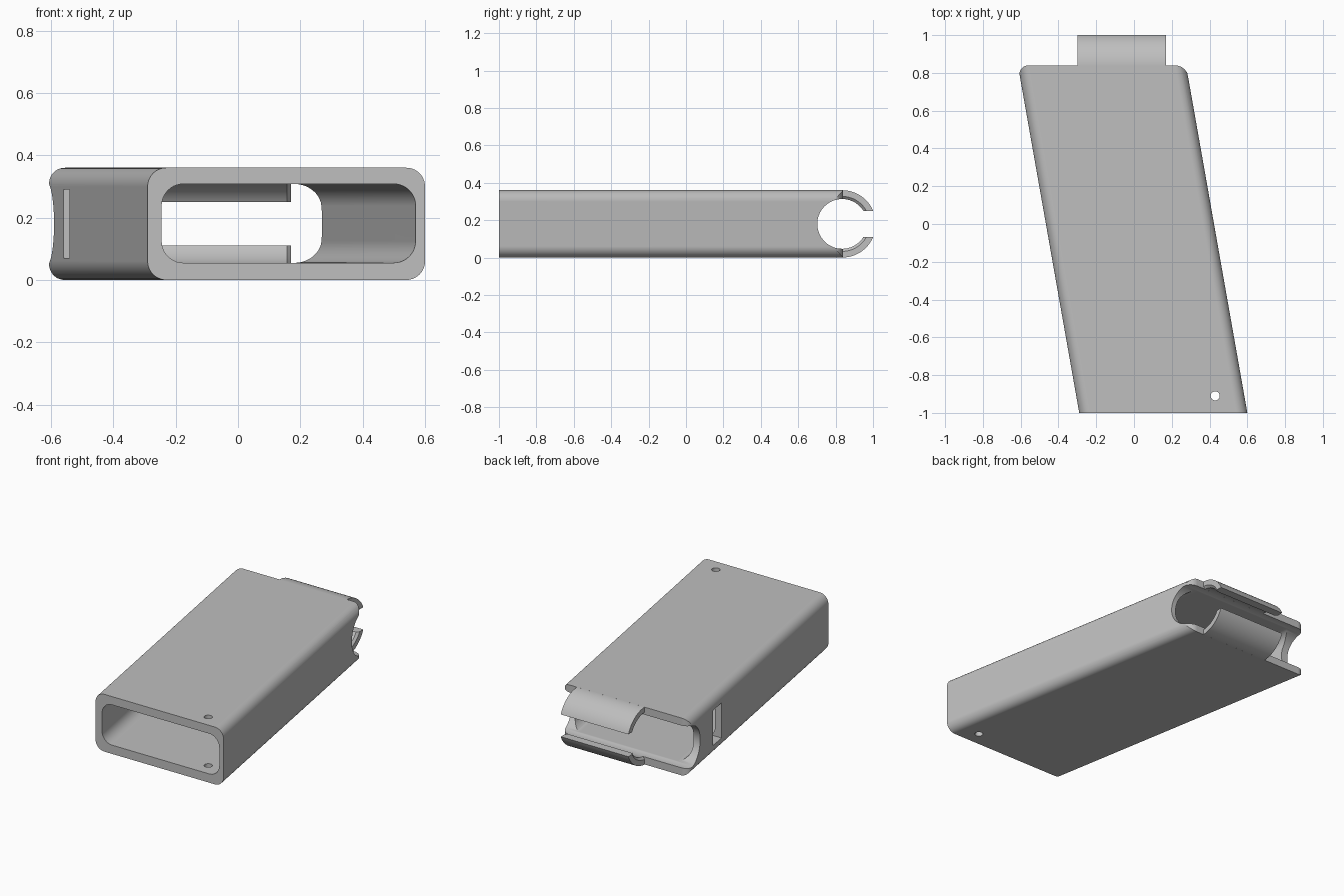
import bpy, bmesh
from math import sin, cos, pi, asin, tan, radians
from mathutils import Matrix, Vector

cube = bpy.data.objects.get("Cube")
if cube:
    bpy.data.objects.remove(cube, do_unlink=True)

SHEAR = -tan(radians(10))      # sideways lean of the tube per unit of y
BACK, HEIGHT = 0.84, 0.36
PIN_Y, PIN_Z = 0.835, 0.18     # axis of the cross bore

grey = bpy.data.materials.new("grey")
grey.use_nodes = True
colour = (0.52, 0.52, 0.52, 1)
grey.diffuse_color = colour
grey.node_tree.nodes["Principled BSDF"].inputs["Base Color"].default_value = colour


def make_object(name, bm):
    bmesh.ops.recalc_face_normals(bm, faces=bm.faces)
    mesh = bpy.data.meshes.new(name)
    bm.to_mesh(mesh)
    bm.free()
    mesh.materials.append(grey)
    obj = bpy.data.objects.new(name, mesh)
    bpy.context.collection.objects.link(obj)
    return obj


def extrude(bm, points, offset):
    face = bm.faces.new([bm.verts.new(p) for p in points])
    out = bmesh.ops.extrude_face_region(bm, geom=[face])
    moved = [v for v in out["geom"] if isinstance(v, bmesh.types.BMVert)]
    bmesh.ops.translate(bm, verts=moved, vec=offset)


def sheared_tube(name, x0, x1, z0, z1, radius, y0, y1, steps=10):
    """Rounded rectangle swept backwards along the leaning axis."""
    centres = [(x1, z1, -1, -1), (x0, z1, 1, -1), (x0, z0, 1, 1), (x1, z0, -1, 1)]
    points = []
    for quarter, (x, z, sx, sz) in enumerate(centres):
        for i in range(steps + 1):
            a = (quarter + i / steps) * pi / 2
            points.append((x + sx * radius + radius * cos(a) + SHEAR * (y0 + 1), y0,
                           z + sz * radius + radius * sin(a)))
    bm = bmesh.new()
    extrude(bm, points, Vector((SHEAR * (y1 - y0), y1 - y0, 0)))
    return make_object(name, bm)


def plan_block(name):
    """Plan outline with rounded rear corners."""
    rear = SHEAR * (BACK + 1)
    far = SHEAR * -1
    left, right = -0.292, 0.602
    bm = bmesh.new()
    extrude(bm, [(left + far, -2, -1), (right + far, -2, -1),
                 (right + rear, BACK, -1), (left + rear, BACK, -1)], Vector((0, 0, 3)))
    edges = [e for e in bm.edges if all(v.co.y > 0 for v in e.verts)
             and abs(e.verts[0].co.z - e.verts[1].co.z) > 1]
    bmesh.ops.bevel(bm, geom=edges, offset=0.06, segments=8, profile=0.5, affect="EDGES")
    return make_object(name, bm)


def cylinder(name, radius, depth, matrix, segments):
    bm = bmesh.new()
    bmesh.ops.create_cone(bm, cap_ends=True, segments=segments, radius1=radius,
                          radius2=radius, depth=depth, matrix=matrix)
    return make_object(name, bm)


def box(name, centre, size):
    bm = bmesh.new()
    bmesh.ops.create_cube(bm, size=1, matrix=Matrix.Translation(centre)
                          @ Matrix.Diagonal((*size, 1)))
    return make_object(name, bm)


def cut(target, cutter, operation="DIFFERENCE"):
    mod = target.modifiers.new("cut", "BOOLEAN")
    mod.object, mod.operation, mod.solver = cutter, operation, "EXACT"
    graph = bpy.context.evaluated_depsgraph_get()
    mesh = bpy.data.meshes.new_from_object(target.evaluated_get(graph))
    target.modifiers.clear()
    target.data = mesh
    bpy.data.objects.remove(cutter, do_unlink=True)


def clip_jaw(name, side, steps=20):
    """Curved jaw around the bore axis, chamfered inside at both ends."""
    profile = [(-0.30, 0.147), (-0.287, 0.133), (0.157, 0.133),
               (0.17, 0.147), (0.17, 0.18), (-0.30, 0.18)]
    bm = bmesh.new()
    rings = []
    for i in range(steps + 1):
        ring = []
        for x, r in profile:
            end = asin(0.07 / r)
            a = pi / 2 + (end - pi / 2) * i / steps
            ring.append(bm.verts.new((x, PIN_Y + r * cos(a), PIN_Z + side * r * sin(a))))
        rings.append(ring)
    n = len(profile)
    for a, b in zip(rings, rings[1:]):
        for k in range(n):
            bm.faces.new((a[k], a[(k + 1) % n], b[(k + 1) % n], b[k]))
    bm.faces.new(rings[0])
    bm.faces.new(rings[-1])
    return make_object(name, bm)


# Leaning hollow body
body = sheared_tube("body", -0.29, 0.60, 0, HEIGHT, 0.06, -1, 1.2)
cut(body, plan_block("plan_cutter"), "INTERSECT")
cut(body, sheared_tube("cavity_cutter", -0.245, 0.57, 0.055, 0.308, 0.07, -1.2, 1.4))

# Cross bore, pin hole and side slot
along_x = Matrix.Translation((0, PIN_Y, PIN_Z)) @ Matrix.Rotation(pi / 2, 4, "Y")
cut(body, cylinder("bore_cutter", 0.133, 3, along_x, 64))
cut(body, cylinder("pin_cutter", 0.024, 2, Matrix.Translation((0.43, -0.91, 0)), 24))
cut(body, box("slot_cutter", (-0.55, 0.475, PIN_Z), (0.14, 0.11, 0.22)))

# Spring clip at the rear
parts = [body, clip_jaw("upper_clip_jaw", 1), clip_jaw("lower_clip_jaw", -1)]

# Smooth curves, crisp edges
for obj in parts:
    bpy.ops.object.select_all(action="DESELECT")
    obj.select_set(True)
    bpy.context.view_layer.objects.active = obj
    bpy.ops.object.shade_smooth_by_angle(angle=radians(30))
    weighted = obj.modifiers.new("weighted_normals", "WEIGHTED_NORMAL")
    weighted.keep_sharp = True
